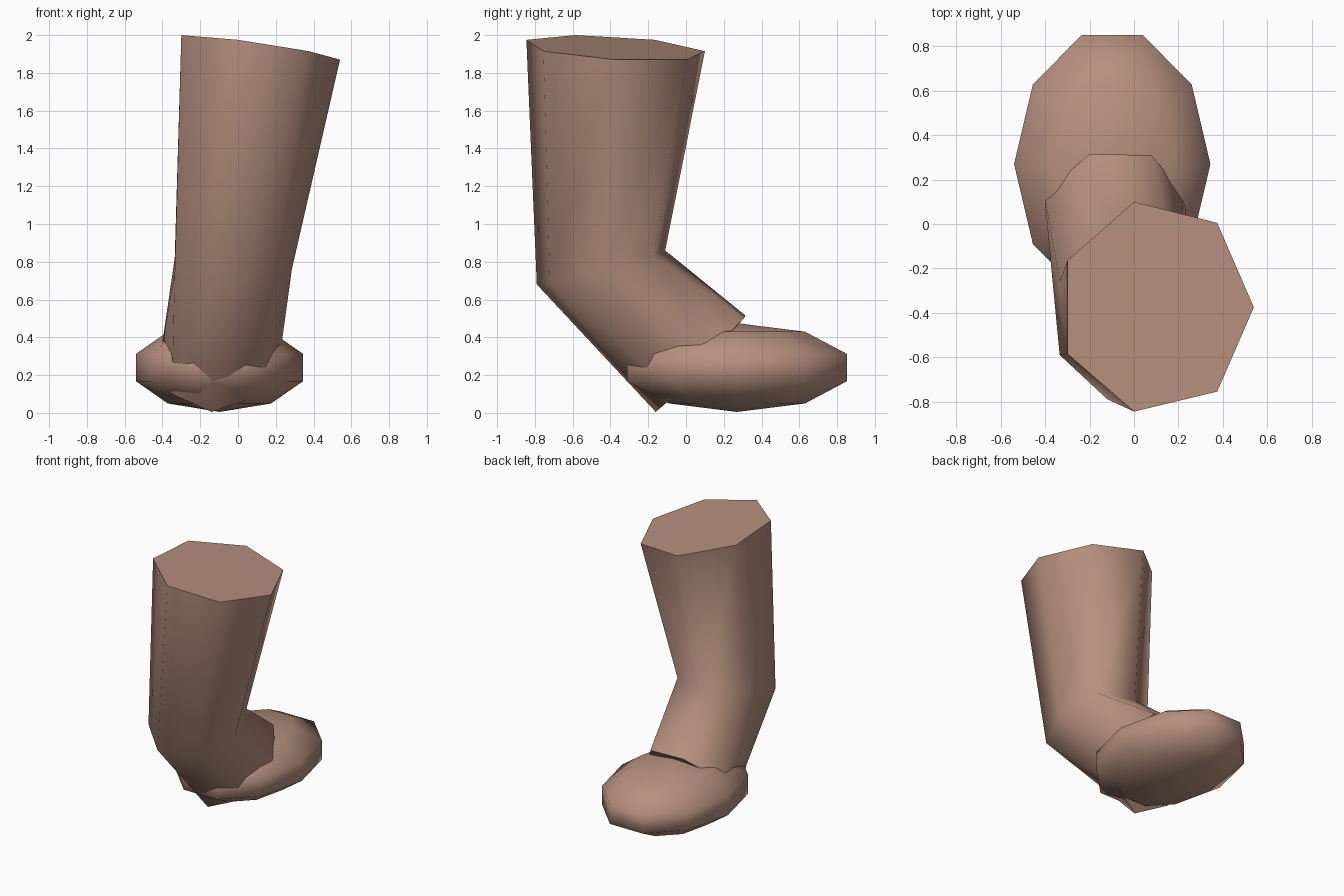
import bpy, bmesh, math

if "Cube" in bpy.data.objects:
    bpy.data.objects.remove(bpy.data.objects["Cube"])

skin = bpy.data.materials.new("skin")
skin.diffuse_color = (0.47, 0.28, 0.21, 1)
skin.use_nodes = True
skin.node_tree.nodes["Principled BSDF"].inputs["Base Color"].default_value = skin.diffuse_color


def loft(name, rings, angle):
    """Skin a list of equal-length closed loops, capping both ends."""
    bm = bmesh.new()
    loops = [[bm.verts.new(p) for p in r] for r in rings]
    n = len(loops[0])
    for a, b in zip(loops, loops[1:]):
        for i in range(n):
            j = (i + 1) % n
            bm.faces.new((a[i], a[j], b[j], b[i]))
    bm.faces.new(loops[0])
    bm.faces.new(loops[-1])
    bmesh.ops.remove_doubles(bm, verts=bm.verts, dist=0.0005)
    bmesh.ops.recalc_face_normals(bm, faces=bm.faces)
    me = bpy.data.meshes.new(name)
    bm.to_mesh(me)
    bm.free()
    me.materials.append(skin)
    ob = bpy.data.objects.new(name, me)
    bpy.context.collection.objects.link(ob)
    bpy.ops.object.select_all(action='DESELECT')
    ob.select_set(True)
    bpy.context.view_layer.objects.active = ob
    bpy.ops.object.shade_smooth_by_angle(angle=math.radians(angle))
    return ob


# Seven-sided leg: knee end, ankle bend, and the end buried in the foot
knee = [(0, .10, 1.915), (.375, .005, 1.87), (.54, -.375, 1.87), (.375, -.755, 1.915),
        (0, -.845, 1.975), (-.30, -.585, 2.0), (-.30, -.165, 1.975)]
ankle = [(-.10, -.11, .86), (.19, -.17, .84), (.285, -.44, .76), (.18, -.72, .69),
         (-.12, -.79, .68), (-.335, -.59, .74), (-.335, -.26, .82)]
heel = [(-.20, .315, .515), (.08, .31, .505), (.225, .13, .32), (.13, -.05, .10),
        (-.14, -.16, .005), (-.35, -.06, .10), (-.405, .14, .34)]
loft("leg", [knee, ankle, heel], 60)

# Foot: flattened ellipsoid, ten segments by five rings
cx, cy, cz = -.098, .27, .24
rx, ry, rz = .465, .643, .235
bm = bmesh.new()
rows = []
for k in range(1, 5):
    p = math.pi * k / 5
    rows.append([bm.verts.new((cx + rx * math.sin(p) * math.cos(math.tau * i / 10),
                               cy + ry * math.sin(p) * math.sin(math.tau * i / 10),
                               cz + rz * math.cos(p))) for i in range(10)])
top = bm.verts.new((cx, cy, cz + rz))
bottom = bm.verts.new((cx, cy, cz - rz))
for i in range(10):
    j = (i + 1) % 10
    bm.faces.new((top, rows[0][i], rows[0][j]))
    bm.faces.new((bottom, rows[-1][j], rows[-1][i]))
    for a, b in zip(rows, rows[1:]):
        bm.faces.new((a[i], b[i], b[j], a[j]))
bmesh.ops.recalc_face_normals(bm, faces=bm.faces)
for f in bm.faces:
    f.smooth = True
me = bpy.data.meshes.new("foot")
bm.to_mesh(me)
bm.free()
me.materials.append(skin)
bpy.context.collection.objects.link(bpy.data.objects.new("foot", me))
